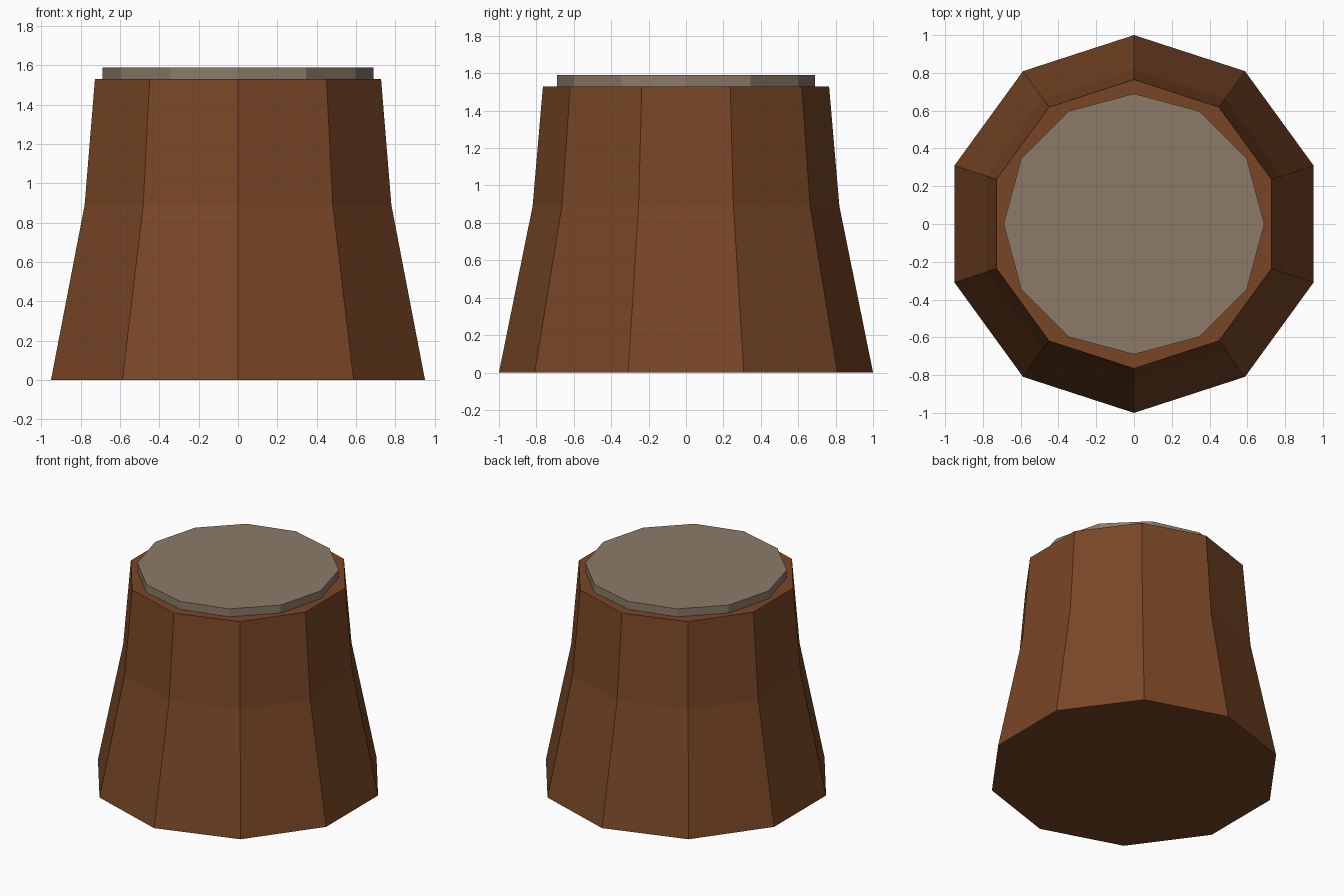
import bpy
import math


def material(name, rgb):
    mat = bpy.data.materials.new(name)
    mat.use_nodes = True
    colour = (*rgb, 1.0)
    mat.diffuse_color = colour
    bsdf = next(n for n in mat.node_tree.nodes if n.type == 'BSDF_PRINCIPLED')
    bsdf.inputs["Base Color"].default_value = colour
    return mat


def lathe(name, profile, sides, start, mat):
    """Closed flat-shaded solid from (radius, height) rings."""
    verts = [(r * math.cos(start + math.tau * i / sides),
              r * math.sin(start + math.tau * i / sides), z)
             for r, z in profile for i in range(sides)]
    faces = [tuple(reversed(range(sides))),
             tuple(range(len(verts) - sides, len(verts)))]
    for ring in range(len(profile) - 1):
        a = ring * sides
        for i in range(sides):
            j = (i + 1) % sides
            faces.append((a + i, a + j, a + sides + j, a + sides + i))
    mesh = bpy.data.meshes.new(name)
    mesh.from_pydata(verts, [], faces)
    mesh.materials.append(mat)
    obj = bpy.data.objects.new(name, mesh)
    bpy.context.collection.objects.link(obj)
    return obj


cube = bpy.data.objects.get("Cube")
if cube:
    bpy.data.objects.remove(cube, do_unlink=True)

bark = material("bark brown", (0.19, 0.062, 0.019))
cut_wood = material("grey beige", (0.263, 0.196, 0.14))

# Flared ten-sided trunk with a corner towards the front
lathe("trunk", [(1.0, 0.0), (0.82, 0.89), (0.765, 1.53)], 10, math.pi / 2, bark)

# Twelve-sided disc resting on the trunk
lathe("top_disc", [(0.69, 1.53), (0.69, 1.59)], 12, 0.0, cut_wood)
